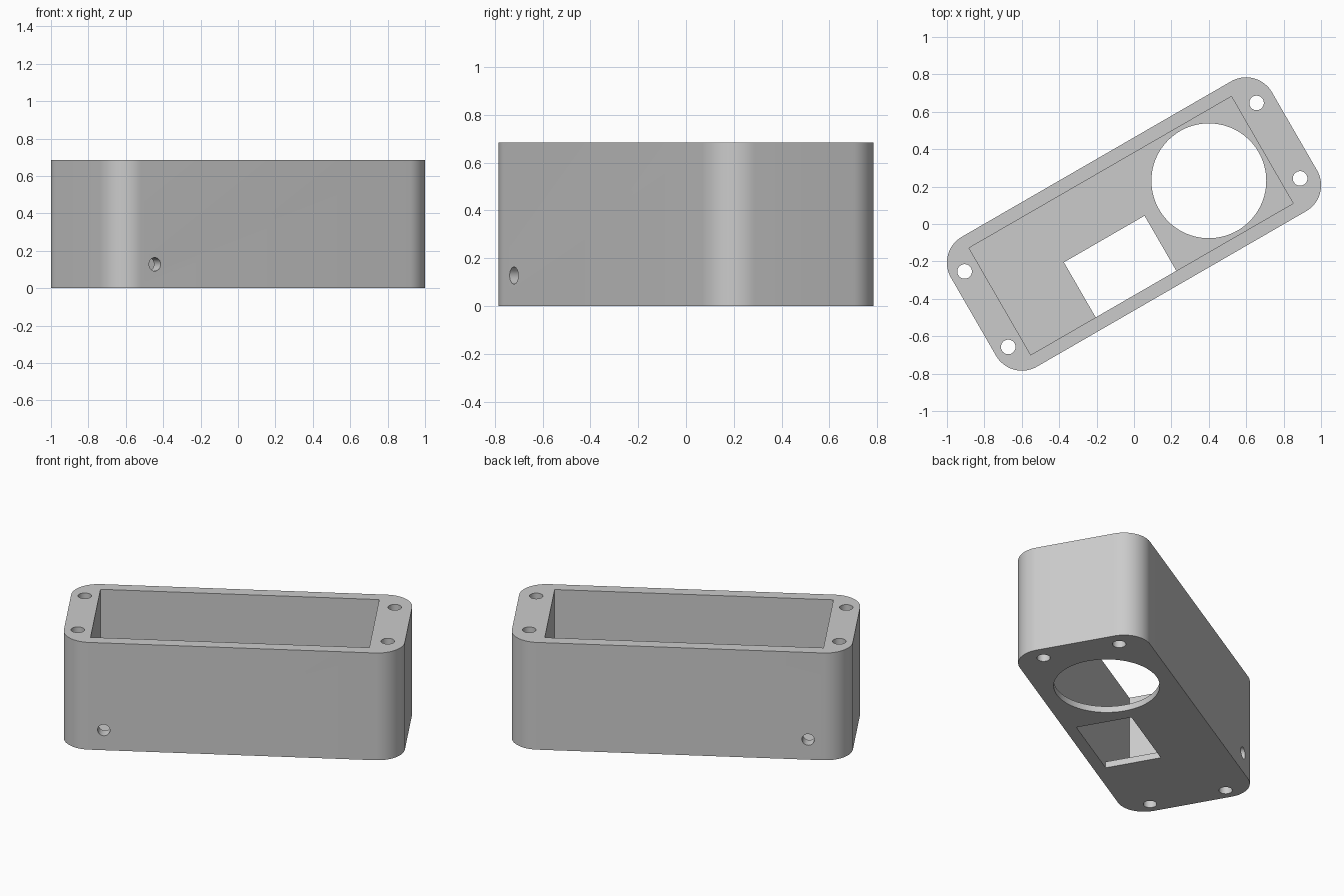
import bpy
import bmesh
from math import radians, sin, cos, pi
from mathutils import Matrix

old = bpy.data.objects.get("Cube")
if old:
    bpy.data.objects.remove(old, do_unlink=True)

HEIGHT, FLOOR = 0.685, 0.04
HALF_LENGTH, HALF_WIDTH, CORNER = 0.991, 0.401, 0.16
TURN = Matrix.Rotation(radians(30), 4, 'Z')

grey = bpy.data.materials.new("plain grey")
grey.use_nodes = True
grey.diffuse_color = (0.6, 0.6, 0.6, 1)
grey.node_tree.nodes["Principled BSDF"].inputs["Base Color"].default_value = (0.6, 0.6, 0.6, 1)


def prism(name, outline, z0, z1):
    """Extrude a closed outline between two heights."""
    bm = bmesh.new()
    base = bm.faces.new([bm.verts.new((x, y, z0)) for x, y in outline])
    side = bmesh.ops.extrude_face_region(bm, geom=[base])["geom"]
    verts = [v for v in side if isinstance(v, bmesh.types.BMVert)]
    bmesh.ops.translate(bm, vec=(0, 0, z1 - z0), verts=verts)
    bmesh.ops.recalc_face_normals(bm, faces=bm.faces)
    mesh = bpy.data.meshes.new(name)
    bm.to_mesh(mesh)
    bm.free()
    mesh.materials.append(grey)
    obj = bpy.data.objects.new(name, mesh)
    bpy.context.collection.objects.link(obj)
    return obj


def arc(x, y, r, start, sweep, steps):
    return [(x + r * cos(start + sweep * i / steps),
             y + r * sin(start + sweep * i / steps)) for i in range(steps + 1)]


def circle(x, y, r, steps):
    return arc(x, y, r, 0, 2 * pi, steps)[:-1]


def rectangle(x0, x1, y0, y1):
    return [(x0, y0), (x1, y0), (x1, y1), (x0, y1)]


def cut(target, cutter):
    """Subtract the cutter from the target and discard it."""
    cutter.hide_render = True
    mod = target.modifiers.new("cut", 'BOOLEAN')
    mod.operation = 'DIFFERENCE'
    mod.solver = 'EXACT'
    mod.object = cutter
    bpy.context.view_layer.objects.active = target
    bpy.ops.object.modifier_apply(modifier=mod.name)
    bpy.data.objects.remove(cutter, do_unlink=True)


# Enclosure body with rounded vertical corners
outline = []
for i, (sx, sy) in enumerate([(1, 1), (-1, 1), (-1, -1), (1, -1)]):
    outline += arc(sx * (HALF_LENGTH - CORNER), sy * (HALF_WIDTH - CORNER),
                   CORNER, i * pi / 2, pi / 2, 16)
box = prism("enclosure_box", outline, 0, HEIGHT)

# Open cavity
cut(box, prism("cavity_cutter", rectangle(-0.828, 0.792, -0.33, 0.33), FLOOR, 1))

# Round and rectangular floor openings
cut(box, prism("round_cutter", circle(0.462, 0, 0.307, 96), -0.1, 0.3))
cut(box, prism("window_cutter", rectangle(-0.427, 0.071, -0.33, 0.01), -0.1, 0.3))

# Screw holes through the corners
for x in (0.891, -0.911):
    for y in (0.233, -0.233):
        cut(box, prism("screw_cutter", circle(x, y, 0.039, 32), -0.1, 1))

# Cable hole through both long walls
cable = prism("cable_cutter", circle(0, 0, 0.036, 32), -1, 1)
cable.data.transform(Matrix.Translation((-0.745, 0, 0.128)) @ Matrix.Rotation(pi / 2, 4, 'X'))
cut(box, cable)

# Turn the whole box and shade its curves
box.data.transform(TURN)
bpy.ops.object.select_all(action='DESELECT')
box.select_set(True)
bpy.context.view_layer.objects.active = box
bpy.ops.object.shade_smooth_by_angle(angle=radians(30))
